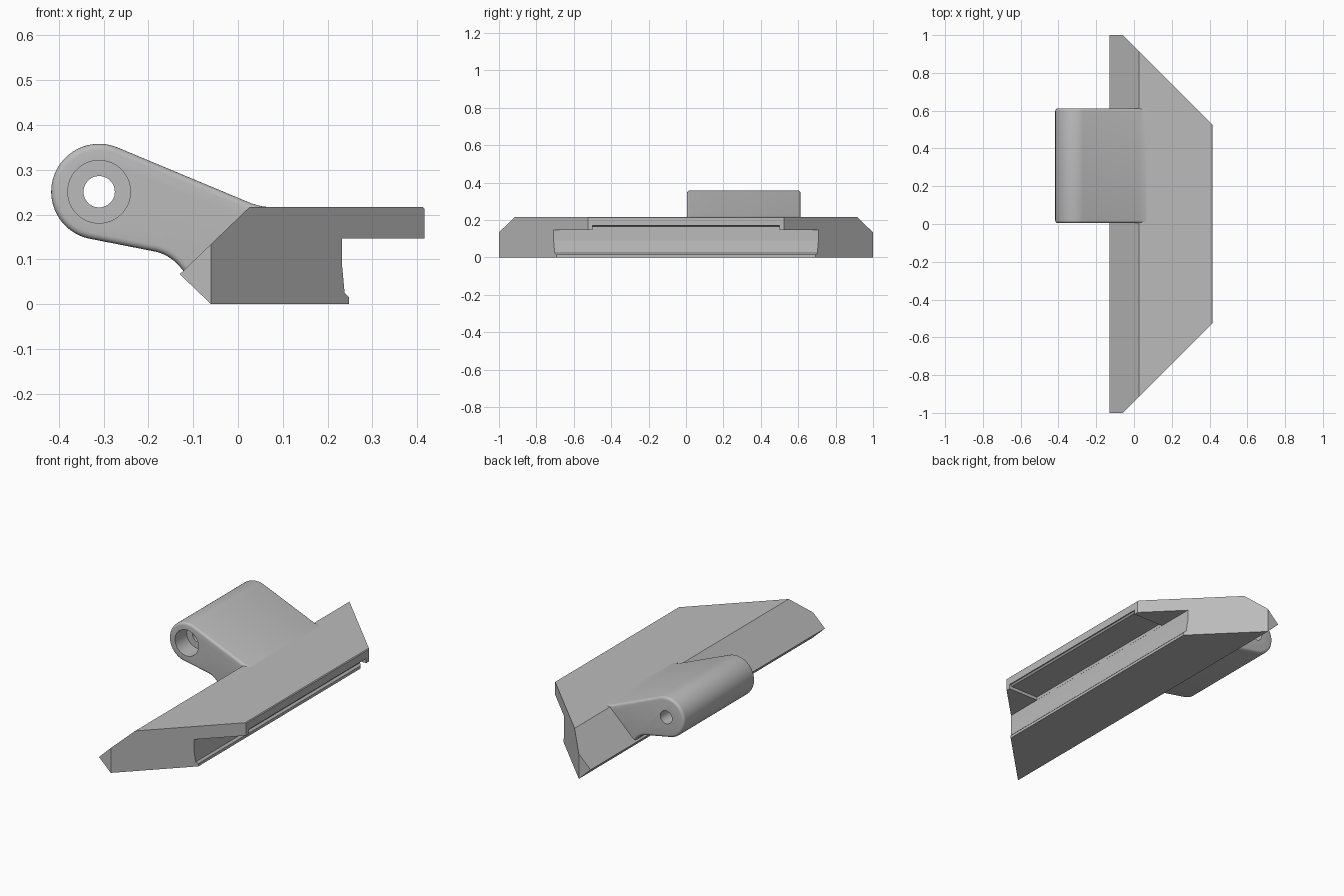
import bpy, bmesh, math
from mathutils import Vector

if "Cube" in bpy.data.objects:
    bpy.data.objects.remove(bpy.data.objects["Cube"], do_unlink=True)

grey = bpy.data.materials.new("plain grey")
grey.use_nodes = True
colour = (0.5, 0.5, 0.5, 1)
grey.diffuse_color = colour
grey.node_tree.nodes["Principled BSDF"].inputs["Base Color"].default_value = colour


def prism(profile, y0, y1):
    """Extrude an (x, z) outline along y."""
    bm = bmesh.new()
    face = bm.faces.new([bm.verts.new((x, y0, z)) for x, z in profile])
    ext = bmesh.ops.extrude_face_region(bm, geom=[face])["geom"]
    bmesh.ops.translate(bm, vec=(0, y1 - y0, 0),
                        verts=[g for g in ext if isinstance(g, bmesh.types.BMVert)])
    bmesh.ops.recalc_face_normals(bm, faces=bm.faces)
    return bm


def finish(bm, name):
    bmesh.ops.recalc_face_normals(bm, faces=bm.faces)
    mesh = bpy.data.meshes.new(name)
    bm.to_mesh(mesh)
    bm.free()
    obj = bpy.data.objects.new(name, mesh)
    bpy.context.collection.objects.link(obj)
    mesh.materials.append(grey)
    return obj


def activate(obj):
    bpy.ops.object.select_all(action="DESELECT")
    obj.select_set(True)
    bpy.context.view_layer.objects.active = obj


def cut(obj, cutter):
    cutter.hide_render = True
    activate(obj)
    mod = obj.modifiers.new("cut", "BOOLEAN")
    mod.operation, mod.solver, mod.object = "DIFFERENCE", "EXACT", cutter
    bpy.ops.object.modifier_apply(modifier=mod.name)
    bpy.data.objects.remove(cutter, do_unlink=True)


def arc(cx, cz, r, start, end, n):
    steps = [math.radians(start + (end - start) * i / n) for i in range(n + 1)]
    return [(cx + r * math.cos(a), cz + r * math.sin(a)) for a in steps]


# Base bar with a wedge-shaped rear edge and an overhanging lip
base = prism([(-0.06, 0), (-0.13, 0.067), (0.026, 0.217), (0.412, 0.217),
              (0.416, 0.213), (0.416, 0.147), (0.232, 0.147), (0.232, 0.09),
              (0.238, 0.025), (0.248, 0.015), (0.248, 0)], -1, 1)
# Mitred ends
for side in (-1, 1):
    cutgeo = bmesh.ops.bisect_plane(base, geom=base.verts[:] + base.edges[:] + base.faces[:],
                                    plane_co=(-0.06, side, 0), plane_no=(1, side, 0),
                                    clear_outer=True)["geom_cut"]
    bmesh.ops.contextual_create(base, geom=[g for g in cutgeo if isinstance(g, bmesh.types.BMEdge)])
base_bar = finish(base, "base_bar")

# Shallow recess under the lip
cut(base_bar, finish(prism([(0.2325, 0.13), (0.2325, 0.164), (0.402, 0.164), (0.41, 0.172),
                            (0.43, 0.172), (0.43, 0.13)], -0.5, 0.5), "recess_cutter"))

# Hinge arm: round eye, straight top, curved underside blending into the wedge
EYE = (-0.31, 0.251)
outline = arc(*EYE, 0.107, 67, 257, 40)
outline += arc(-0.207, 0.02, 0.1, 77, 40, 8)
outline += [(-0.11, 0.06), (-0.09, 0.075), (0.03, 0.19), (0.07, 0.20), (0.07, 0.2165),
            (0.05, 0.219), (0.03, 0.225)]
arm = prism(outline, 0.005, 0.612)
rims = [e for e in arm.edges if abs(e.verts[0].co.y - e.verts[1].co.y) < 0.001
        and not all(v.co.x > -0.12 and v.co.z < 0.2167 for v in e.verts)]
bmesh.ops.bevel(arm, geom=rims, offset=0.014, segments=4, profile=0.5, affect="EDGES")
hinge_arm = finish(arm, "hinge_arm")

# Through hole and front counterbore
for name, radius, y_end in (("hole_cutter", 0.035, 0.8), ("bore_cutter", 0.07, 0.105)):
    cut(hinge_arm, finish(prism(arc(*EYE, radius, 0, 352.5, 47), -0.1, y_end), name))

activate(hinge_arm)
bpy.ops.object.shade_smooth_by_angle(angle=math.radians(30))
